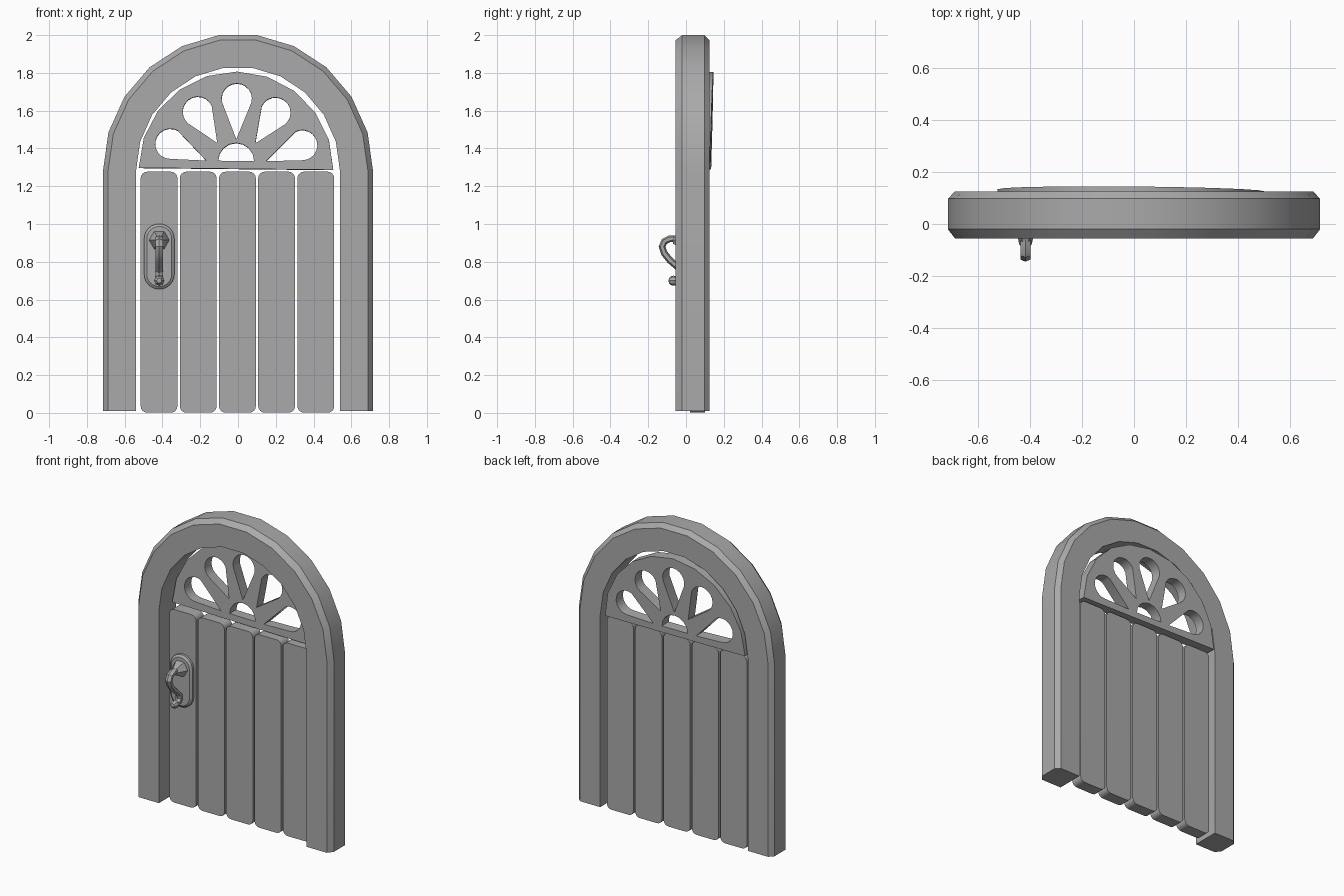
import bpy, bmesh
from math import sin, cos, pi, radians
from mathutils import Vector, Matrix

cube = bpy.data.objects.get("Cube")
if cube:
    bpy.data.objects.remove(cube, do_unlink=True)

GREY = (0.4, 0.4, 0.4, 1)
mat = bpy.data.materials.new("plain grey")
mat.use_nodes = True
mat.diffuse_color = GREY
mat.node_tree.nodes["Principled BSDF"].inputs["Base Color"].default_value = GREY


def finish(name, bm, smooth=30):
    bmesh.ops.recalc_face_normals(bm, faces=bm.faces)
    mesh = bpy.data.meshes.new(name)
    bm.to_mesh(mesh)
    bm.free()
    ob = bpy.data.objects.new(name, mesh)
    bpy.context.collection.objects.link(ob)
    mesh.materials.append(mat)
    bpy.ops.object.select_all(action='DESELECT')
    ob.select_set(True)
    bpy.context.view_layer.objects.active = ob
    bpy.ops.object.shade_smooth_by_angle(angle=radians(smooth))
    return ob


def loft(bm, rings, caps=True):
    """Skin a list of closed rings of points."""
    vs = [[bm.verts.new(p) for p in ring] for ring in rings]
    n = len(vs[0])
    for a, b in zip(vs, vs[1:]):
        for i in range(n):
            j = (i + 1) % n
            bm.faces.new((a[i], a[j], b[j], b[i]))
    if caps:
        bm.faces.new(vs[0])
        bm.faces.new(vs[-1])


def arc(cx, cz, r, start, end, steps):
    angles = [radians(start + (end - start) * i / steps) for i in range(steps + 1)]
    return [(cx + r * cos(a), cz + r * sin(a)) for a in angles]


def rounded(cx, cz, hw, hh, r, steps):
    """Rounded rectangle outline in x and z."""
    pts = []
    for k, (sx, sz) in enumerate(((1, 1), (-1, 1), (-1, -1), (1, -1))):
        pts += arc(cx + sx * (hw - r), cz + sz * (hh - r), r, 90 * k, 90 * k + 90, steps)
    return pts


def at_y(outline, y):
    return [(x, y, z) for x, z in outline]


# Arched frame: chamfered section swept up one post, over the arch and down
SPRING, FOOT = 1.28, 0.01
section = [(0.715, -0.02), (0.688, -0.055), (0.54, -0.055),
           (0.54, 0.125), (0.688, 0.125), (0.715, 0.097)]
rings = [[(r, y, FOOT) for r, y in section]]
for i in range(12):
    a = pi * i / 11
    rings.append([(r * cos(a), y, SPRING + (r + 0.012) * sin(a)) for r, y in section])
rings.append([(-r, y, FOOT) for r, y in section])
bm = bmesh.new()
loft(bm, rings)
finish("arched_frame", bm)

# Five door planks
for i in range(5):
    outline = rounded(-0.003 + (i - 2) * 0.2075, 0.639, 0.0975, 0.638, 0.035, 4)
    bm = bmesh.new()
    loft(bm, [at_y(outline, 0.02), at_y(outline, 0.1)])
    finish(f"door_plank_{i + 1}", bm)

# Fan panel: half disc with five petal openings and a half-round opening
HUB = 0.042
outlines = [arc(0, 0, 0.515, 0, 180, 10), arc(0, HUB, 0.095, 0, 180, 8)]
petals = [(0.36, 14, 0.158, 0), (0.33, 51.5, 0.138, 43), (0.33, 90, 0.115, 90),
          (0.33, 128.5, 0.138, 137), (0.36, 166, 0.158, 180)]
for dist, ang, tip, tip_ang in petals:
    a, t = radians(ang), radians(tip_ang)
    cap = arc(dist * cos(a), HUB + dist * sin(a), 0.08, ang - 104, ang + 104, 12)
    outlines.append(cap + [(tip * cos(t), HUB + tip * sin(t))])
bm = bmesh.new()
for outline in outlines:
    vs = [bm.verts.new((x, 0, z)) for x, z in outline]
    for a, b in zip(vs, vs[1:] + vs[:1]):
        bm.edges.new((a, b))
bmesh.ops.triangle_fill(bm, edges=bm.edges[:], use_beauty=True)
geom = bmesh.ops.extrude_face_region(bm, geom=bm.faces[:])["geom"]
bmesh.ops.translate(bm, vec=(0, -0.07, 0), verts=[g for g in geom if isinstance(g, bmesh.types.BMVert)])
fan = finish("fan_panel", bm)
fan.location = (-0.01, 0.129, 1.29)
fan.rotation_euler = (radians(-1.7), radians(0.6), radians(-0.5))

# Handle plate with a sloped rim
HX = -0.417
bm = bmesh.new()
loft(bm, [at_y(rounded(HX, 0.828, hw, hw + 0.093, hw - 0.001, 6), y)
          for hw, y in ((0.08, 0.02), (0.08, 0.005), (0.066, -0.006))])
finish("handle_plate", bm)

# Six-sided handle mount
bm = bmesh.new()
loft(bm, [at_y(arc(HX, 0.915, r, 0, 300, 5), y) for r, y in ((0.055, 0.0), (0.05, -0.02), (0.022, -0.07))])
finish("handle_mount", bm)

# S-shaped pull: six-sided tube along a curve in y and z
path = [(-0.04, 0.92), (-0.085, 0.922), (-0.115, 0.908), (-0.127, 0.88), (-0.115, 0.845),
        (-0.085, 0.808), (-0.05, 0.778), (-0.022, 0.75), (-0.018, 0.722), (-0.035, 0.704), (-0.06, 0.7)]
pts = [Vector((HX, y, z)) for y, z in path]
rings = []
for i, p in enumerate(pts):
    tangent = (pts[min(i + 1, len(pts) - 1)] - pts[max(i - 1, 0)]).normalized()
    side = Vector((1, 0, 0))
    out = tangent.cross(side)
    rings.append([p + 0.023 * sin(k * pi / 3) * side + 0.018 * cos(k * pi / 3) * out for k in range(6)])
bm = bmesh.new()
loft(bm, rings)
finish("handle_pull", bm)

# Knob at the lower end of the pull
bm = bmesh.new()
bmesh.ops.create_uvsphere(bm, u_segments=8, v_segments=6, radius=0.027,
                          matrix=Matrix.Translation((HX, -0.066, 0.7)) @ Matrix.Rotation(pi / 2, 4, 'X'))
finish("handle_knob", bm)
